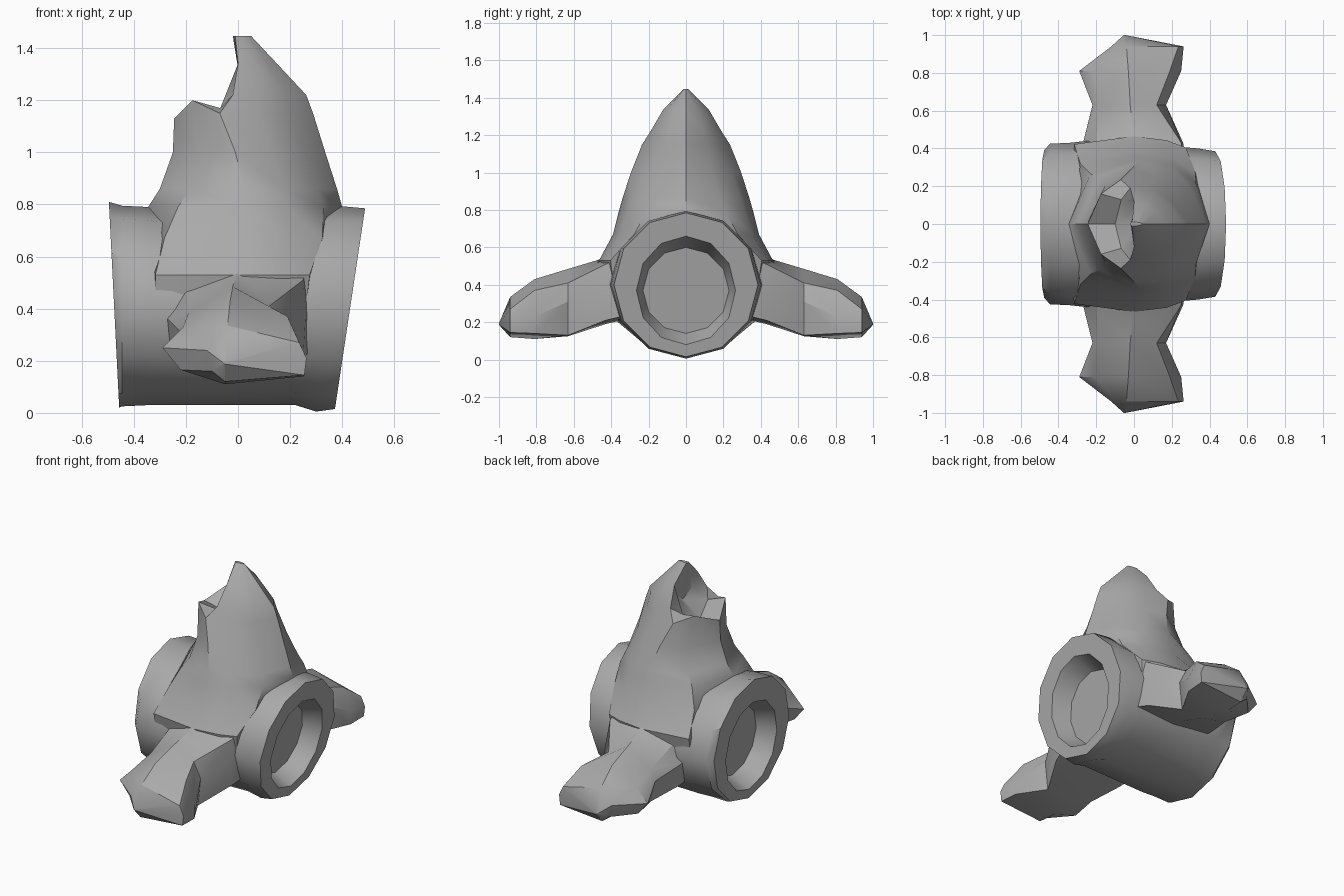
import bpy
import bmesh
from math import sin, cos, pi, radians
from mathutils import Vector

default_cube = bpy.data.objects.get("Cube")
if default_cube:
    bpy.data.objects.remove(default_cube, do_unlink=True)

grey = bpy.data.materials.new("plain grey")
grey.use_nodes = True
shade = (0.4, 0.4, 0.4, 1)
grey.diffuse_color = shade
grey.node_tree.nodes["Principled BSDF"].inputs["Base Color"].default_value = shade


def loft(name, rings, mirror=False, angle=38):
    """Skin a row of equal closed rings and cap both ends."""
    bm = bmesh.new()
    rows = [[bm.verts.new(Vector(point)) for point in ring] for ring in rings]
    count = len(rows[0])
    for low, high in zip(rows, rows[1:]):
        for i in range(count):
            j = (i + 1) % count
            bm.faces.new((low[i], low[j], high[j], high[i]))
    bm.faces.new(rows[0])
    bm.faces.new(rows[-1])
    if mirror:
        for vert in bm.verts:
            vert.co.y = -vert.co.y
    bmesh.ops.recalc_face_normals(bm, faces=bm.faces)
    mesh = bpy.data.meshes.new(name)
    bm.to_mesh(mesh)
    bm.free()
    mesh.materials.append(grey)
    part = bpy.data.objects.new(name, mesh)
    bpy.context.collection.objects.link(part)
    bpy.ops.object.select_all(action="DESELECT")
    part.select_set(True)
    bpy.context.view_layer.objects.active = part
    bpy.ops.object.shade_smooth_by_angle(angle=radians(angle))
    return part


# Barrel with slanted, recessed ends
def barrel_ring(x, slant, half_width, half_height, middle=0.4):
    ring = []
    for step in range(12):
        turn = step * pi / 6
        z = middle + half_height * cos(turn)
        ring.append((x + slant * (z - 0.4), half_width * sin(turn), z))
    return ring


loft("barrel", [
    barrel_ring(-0.35, -0.05, 0.23, 0.23, 0.37),
    barrel_ring(-0.475, -0.05, 0.265, 0.29, 0.37),
    barrel_ring(-0.475, -0.05, 0.39, 0.395, 0.415),
    barrel_ring(-0.445, 0, 0.425, 0.385, 0.41),
    barrel_ring(-0.34, 0, 0.43, 0.38, 0.41),
    barrel_ring(-0.25, 0, 0.44, 0.37),
    barrel_ring(0.22, 0, 0.41, 0.37),
    barrel_ring(0.34, 0.1, 0.4, 0.395),
    barrel_ring(0.43, 0.15, 0.385, 0.385),
    barrel_ring(0.43, 0.15, 0.265, 0.29, 0.37),
    barrel_ring(0.31, 0.15, 0.23, 0.23, 0.37),
])


# Tall fin: each level has a rear edge, a side ridge and a front edge;
# "full" swells the level from a lens towards a box
def fin_ring(z, rear, ridge, half_width, front, full=0, rear_z=None, side_z=None):
    rear_z = z if rear_z is None else rear_z
    side_z = z if side_z is None else side_z
    half = [
        (rear, 0, rear_z),
        (rear + (ridge - rear) * (0.4 - 0.35 * full),
         half_width * (0.68 + 0.24 * full), side_z),
        (ridge, half_width, z),
        (ridge + (front - ridge) * (0.4 + 0.2 * full),
         half_width * (0.84 + 0.12 * full), z),
        (ridge + (front - ridge) * (0.76 + 0.2 * full),
         half_width * (0.49 + 0.4 * full), z),
        (front, 0, z),
    ]
    return half + [(x, -y, height) for x, y, height in half[-2:0:-1]]


loft("fin", [
    fin_ring(0.38, -0.33, -0.02, 0.43, 0.27, 1),
    fin_ring(0.53, -0.34, 0, 0.465, 0.29, 0.95),
    fin_ring(0.67, -0.36, 0.015, 0.39, 0.37, 0.55),
    fin_ring(0.79, -0.345, 0.022, 0.36, 0.4, 0.25),
    fin_ring(0.86, -0.3, 0.025, 0.34, 0.38, 0.12),
    fin_ring(1.0, -0.25, -0.01, 0.295, 0.335),
    fin_ring(1.15, -0.245, -0.07, 0.235, 0.288, 0, 1.13, 1.2),
    fin_ring(1.22, -0.1, -0.02, 0.19, 0.262, 0, 1.1, 1.17),
    fin_ring(1.34, 0.02, 0, 0.12, 0.15, 0, 1.2, 1.25),
    fin_ring(1.447, -0.02, -0.01, 0.012, 0.05),
])

# Side wings: root, waist, broad paddle and pointed tip
wing = [
    (0.3, [(-0.3, 0.38), (-0.2, 0.54), (0, 0.62), (0.27, 0.56),
           (0.28, 0.4), (0.28, 0.24), (0, 0.22), (-0.27, 0.24)]),
    (0.43, [(-0.27, 0.36), (-0.2, 0.46), (0, 0.545), (0.25, 0.51),
            (0.26, 0.38), (0.25, 0.21), (0, 0.19), (-0.25, 0.21)]),
    (0.63, [(-0.22, 0.31), (-0.19, 0.385), (-0.02, 0.485), (0.12, 0.41),
            (0.17, 0.31), (0.15, 0.13), (0, 0.125), (-0.19, 0.17)]),
    (0.81, [(-0.29, 0.25), (-0.21, 0.33), (-0.03, 0.43), (0.19, 0.37),
            (0.25, 0.23), (0.25, 0.14), (-0.05, 0.11), (-0.22, 0.165)]),
    (0.94, [(-0.12, 0.24), (-0.1, 0.27), (-0.04, 0.335), (0.235, 0.27),
            (0.263, 0.21), (0.255, 0.145), (-0.05, 0.12), (-0.1, 0.16)]),
    (1.0, [(-0.05 + 0.004 * cos(k), 0.19 + 0.004 * sin(k))
           for k in (pi, 2.4, 1.6, 0.8, 0, -0.8, -1.6, -2.4)]),
]
wing_rings = [[(x, y, z) for x, z in outline] for y, outline in wing]
loft("left_wing", wing_rings, angle=30)
loft("right_wing", wing_rings, mirror=True, angle=30)
